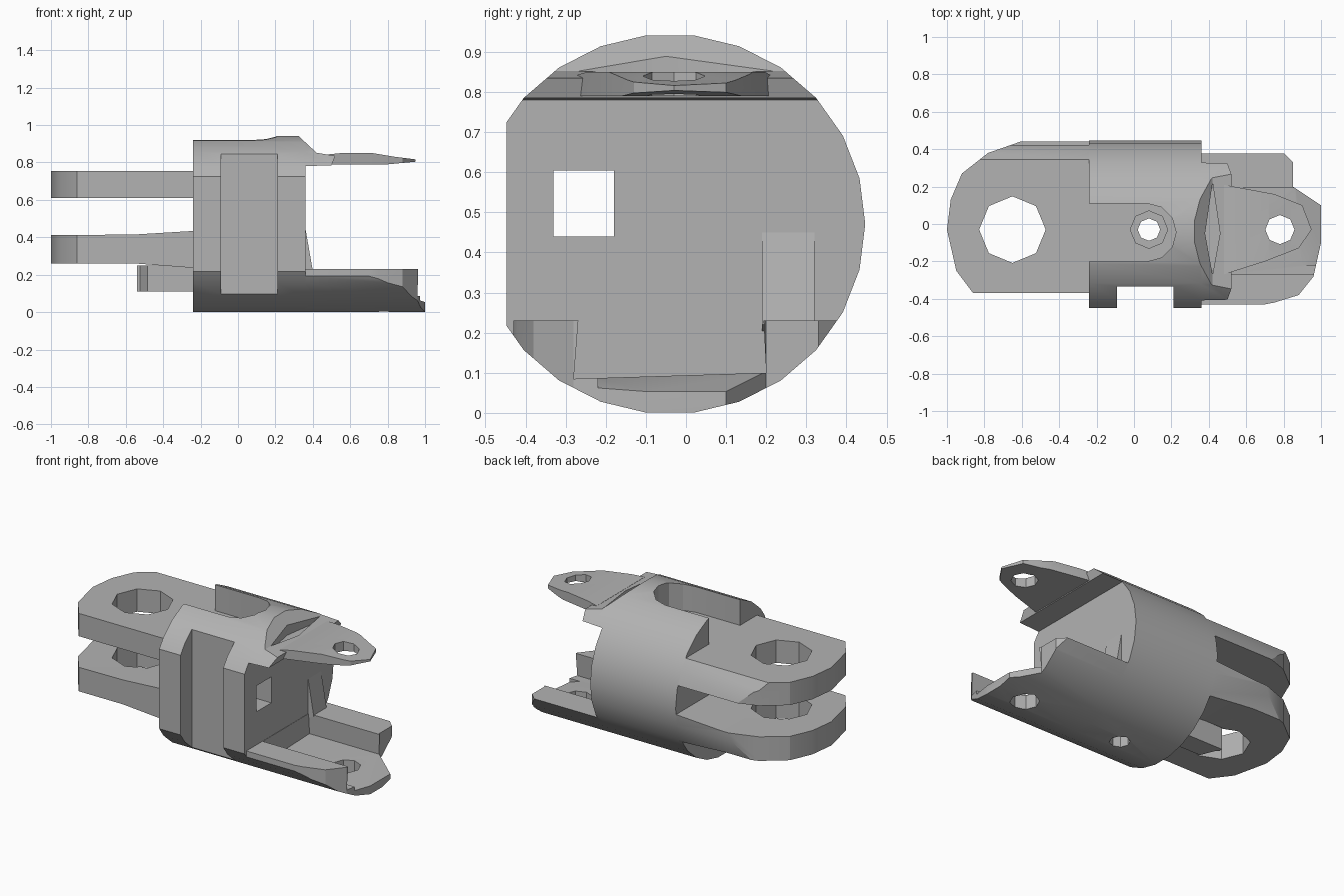
import bpy, bmesh, math

if "Cube" in bpy.data.objects:
    bpy.data.objects.remove(bpy.data.objects["Cube"])

steel = bpy.data.materials.new("plain grey")
steel.use_nodes = True
GREY = (0.45, 0.45, 0.45, 1)
steel.diffuse_color = GREY
steel.node_tree.nodes["Principled BSDF"].inputs["Base Color"].default_value = GREY


def prism(name, pts, lo, hi, axis="z"):
    """Extrude a 2D outline along one axis."""
    place = {"x": lambda a, b, h: (h, a, b),
             "y": lambda a, b, h: (a, h, b),
             "z": lambda a, b, h: (a, b, h)}[axis]
    bm = bmesh.new()
    low, high = [[bm.verts.new(place(a, b, h)) for a, b in pts] for h in (lo, hi)]
    bm.faces.new(low)
    bm.faces.new(high)
    n = len(pts)
    for i in range(n):
        j = (i + 1) % n
        bm.faces.new((low[i], low[j], high[j], high[i]))
    bmesh.ops.recalc_face_normals(bm, faces=bm.faces)
    mesh = bpy.data.meshes.new(name)
    bm.to_mesh(mesh)
    bm.free()
    mesh.materials.append(steel)
    obj = bpy.data.objects.new(name, mesh)
    bpy.context.collection.objects.link(obj)
    return obj


def oval(a, b, ra, rb, n):
    return [(a + ra * math.cos(2 * math.pi * i / n),
             b + rb * math.sin(2 * math.pi * i / n)) for i in range(n)]


def box(x0, x1, y0, y1, z0, z1, name="cutter"):
    return prism(name, [(x0, y0), (x1, y0), (x1, y1), (x0, y1)], z0, z1)


def barrel(x0, x1, name="cutter"):
    return prism(name, oval(-0.04, 0.471, 0.487, 0.474, 26), x0, x1, "x")


def drill(x, r, z0=-0.2, z1=1.2):
    return prism("hole_cutter", oval(x, -0.03, r, r, 8), z0, z1)


def combine(obj, operation, *others):
    """Apply booleans and drop the helper objects."""
    for other in others:
        mod = obj.modifiers.new("cut", "BOOLEAN")
        mod.operation, mod.solver, mod.object = operation, "EXACT", other
        deps = bpy.context.evaluated_depsgraph_get()
        mesh = bpy.data.meshes.new_from_object(obj.evaluated_get(deps))
        obj.modifiers.clear()
        obj.data = mesh
        bpy.data.objects.remove(other)
    return obj


# Barrel body with front flat, front slot, square cross hole and top pocket
body = barrel(-0.24, 0.36, "barrel_body")
pocket = [(-0.4, -0.2)] + [(0.07 + 0.155 * math.cos(t), -0.045 + 0.155 * math.sin(t))
                           for t in [math.radians(a) for a in range(-90, 91, 30)]] + [(-0.4, 0.11)]
combine(body, "DIFFERENCE",
        box(-0.5, 0.5, -0.7, -0.448, -0.2, 1.2),
        box(-0.09, 0.21, -0.7, -0.335, -0.2, 1.2),
        box(-0.5, 0.5, -0.33, -0.18, 0.44, 0.605),
        prism("pocket_cutter", pocket, 0.755, 1.2),
        drill(0.08, 0.1, 0.61),
        drill(0.08, 0.06),
        prism("slope_cutter", [(0.32, 0.945), (0.4, 0.87), (0.4, 1.1), (0.32, 1.1)], -1, 1, "y"))

# Two fork arms, trimmed by the barrel surface and drilled; the lower one thickens inward
fork = [(-0.22, -0.37), (-0.86, -0.37), (-0.95, -0.25), (-1, -0.03), (-0.98, 0.13),
        (-0.92, 0.27), (-0.78, 0.38), (-0.58, 0.45), (-0.22, 0.46)]
arm_sides = {
    "upper_fork_arm": [(-1.1, 0.61), (0, 0.61), (0, 0.755), (-1.1, 0.755)],
    "lower_fork_arm": [(-1.1, 0.26), (-0.55, 0.26), (-0.22, 0.235), (-0.22, 0.435),
                       (-0.55, 0.415), (-1.1, 0.41)]}
arms = []
for name, side in arm_sides.items():
    arm = prism(name, fork, 0, 1)
    combine(arm, "INTERSECT", prism("side_cutter", side, -1, 1, "y"), barrel(-1.2, 0.2))
    combine(arm, "DIFFERENCE", drill(-0.65, 0.178))
    arms.append(arm)

# Boss under the lower fork arm
boss = box(-0.54, -0.22, 0, 0.13, 0.11, 0.25, "fork_boss")
combine(boss, "DIFFERENCE", drill(-0.65, 0.178))

# Lower channel jaw with raised rims and a floor that thins toward the tip
jaw_outline = [(0.34, -0.5), (0.75, -0.42), (0.88, -0.38), (0.96, -0.28), (1, -0.1),
               (1, 0.1), (0.85, 0.2), (0.85, 0.33), (0.79, 0.39), (0.34, 0.5)]
jaw = prism("lower_jaw", jaw_outline, -0.1, 0.23)
combine(jaw, "INTERSECT", barrel(0.3, 1.1))
channel = [(-0.28, 0.085), (0.2, 0.1), (0.185, 0.4), (-0.255, 0.4)]
combine(jaw, "DIFFERENCE",
        box(0.2, 1.2, -0.7, -0.43, -0.1, 0.5),
        prism("channel_cutter", channel, 0.362, 1.2, "x"),
        prism("tip_cutter", [(0.86, 0.1), (1.1, 0.02), (1.1, 0.3), (0.86, 0.3)],
              -0.22, 0.19, "y"),
        drill(0.78, 0.085, -0.2, 0.5))

# Thin gusset between barrel face and jaw rim
gusset = prism("rear_gusset", [(0.35, 0.2), (0.4, 0.22), (0.36, 0.45), (0.35, 0.45)],
               0.19, 0.32, "y")

# Overhanging brow that slopes down from the barrel
brow = prism("upper_brow", [(0.35, 0.78), (0.5, 0.785), (0.52, 0.835), (0.42, 0.852),
                            (0.35, 0.917)], -0.6, 0.6, "y")
combine(brow, "INTERSECT", barrel(0.3, 0.6))
combine(brow, "DIFFERENCE",
        prism("dent_cutter", [(0.38, -0.05), (0.42, -0.27), (0.46, -0.05), (0.42, 0.22)],
              0.825, 1.1))

# Tapered upper tongue with an eye hole, thinning toward the tip
tongue_outline = [(0.48, -0.27), (0.7, -0.2), (0.88, -0.13), (0.95, -0.03),
                  (0.9, 0.1), (0.75, 0.16), (0.48, 0.21)]
tongue = prism("upper_tongue", tongue_outline, 0.7, 0.95)
side = [(0.4, 0.79), (0.8, 0.79), (0.96, 0.805), (0.96, 0.815), (0.84, 0.83),
        (0.72, 0.85), (0.55, 0.85), (0.4, 0.835)]
combine(tongue, "INTERSECT", prism("side_cutter", side, -1, 1, "y"))
combine(tongue, "DIFFERENCE", drill(0.78, 0.078, 0.5))

# Smooth the curved skin while keeping edges sharp
bpy.ops.object.select_all(action="DESELECT")
for part in [body, boss, jaw, gusset, brow, tongue] + arms:
    part.select_set(True)
bpy.context.view_layer.objects.active = body
bpy.ops.object.shade_smooth_by_angle(angle=math.radians(25))
